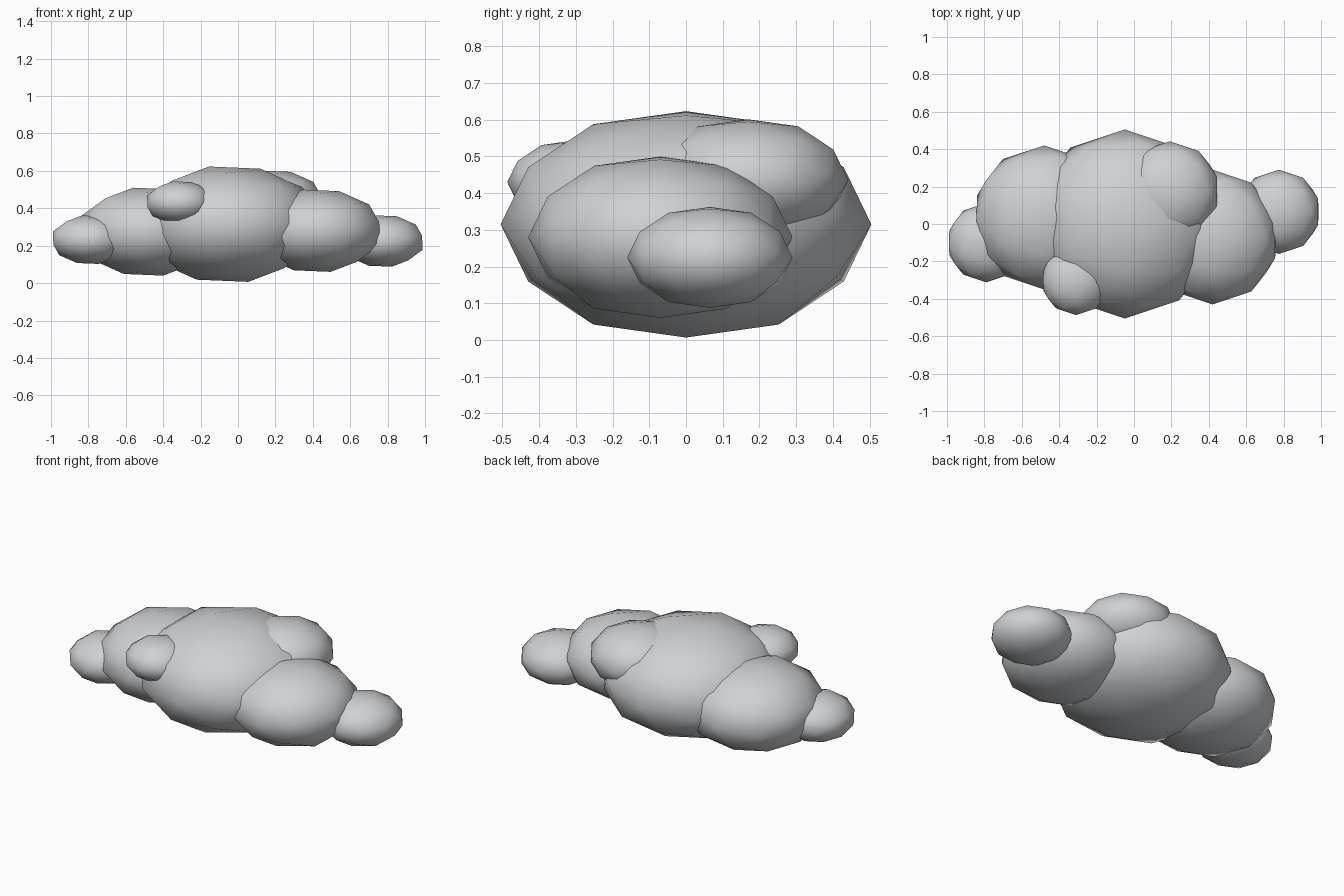
import bpy
import math
from mathutils import Matrix

cube = bpy.data.objects.get("Cube")
if cube:
    bpy.data.objects.remove(cube, do_unlink=True)

# One pale grey for the whole cloud
grey = bpy.data.materials.new("cloud_grey")
grey.use_nodes = True
colour = (0.62, 0.64, 0.66, 1.0)
grey.diffuse_color = colour
grey.node_tree.nodes["Principled BSDF"].inputs["Base Color"].default_value = colour

SQUASH = 0.624   # every puff is a flattened ball
TILT = math.radians(-12)


def puff(name, centre, radius):
    """Low-poly ball, tilted first and flattened afterwards."""
    bpy.ops.mesh.primitive_ico_sphere_add(subdivisions=2, radius=radius, location=centre)
    ob = bpy.context.object
    ob.name = name
    ob.data.transform(Matrix.Diagonal((1, 1, SQUASH, 1)) @ Matrix.Rotation(TILT, 4, "Y"))
    ob.data.materials.append(grey)
    bpy.ops.object.shade_smooth()
    return ob


# Large body in the middle
puff("main_puff", (-0.05, 0, 0.315), 0.505)

# Two puffs trailing off to each side
puff("left_puff", (0.42, -0.07, 0.28), 0.36)
puff("left_end_puff", (0.775, 0.065, 0.225), 0.225)
puff("right_puff", (-0.48, 0.035, 0.275), 0.385)
puff("right_end_puff", (-0.79, -0.10, 0.232), 0.212)

# Small bulges on the body
puff("front_bulge", (-0.31, -0.30, 0.43), 0.187)
puff("back_bulge", (0.19, 0.17, 0.435), 0.272)
